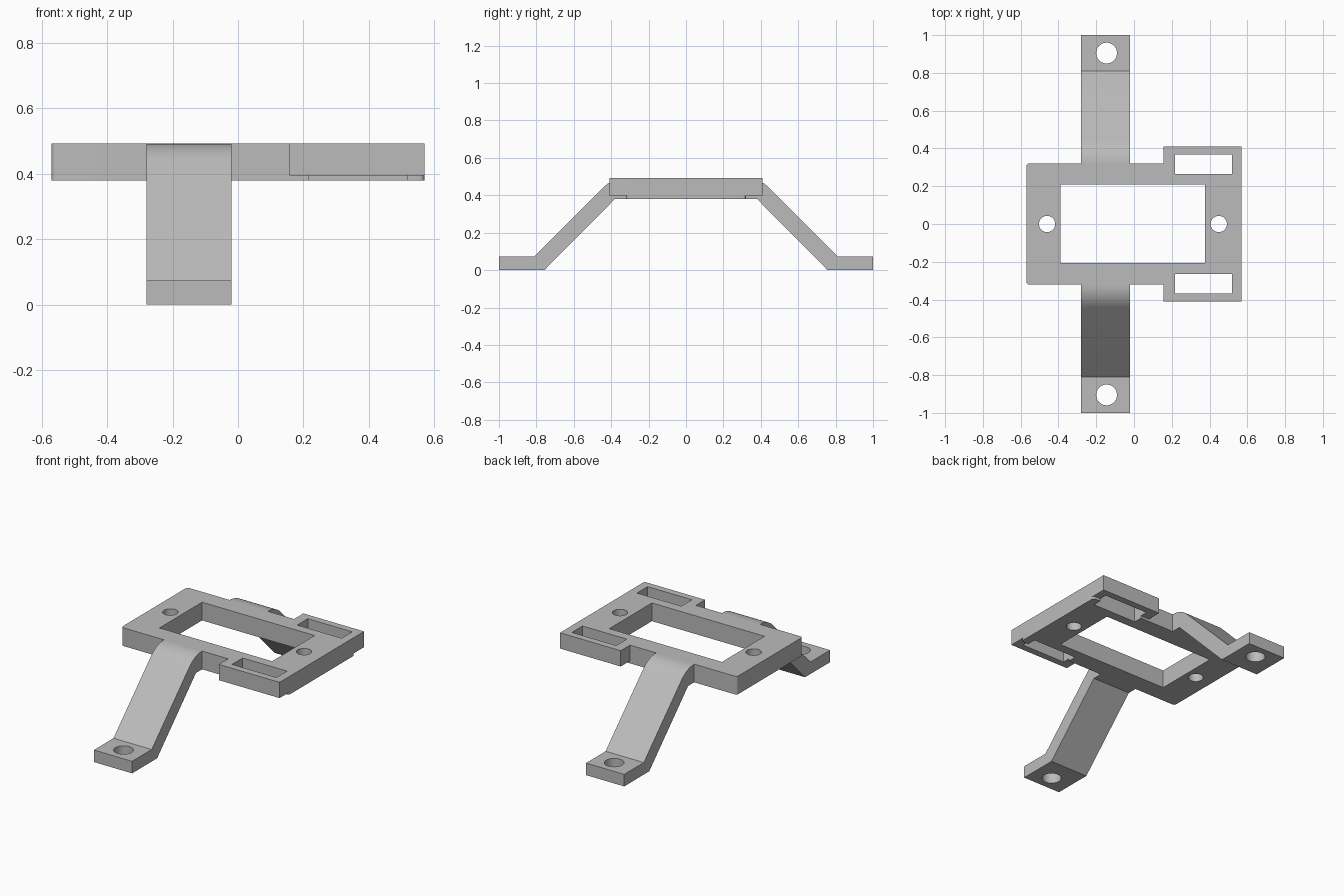
import bpy, bmesh, math
from mathutils import Matrix, Vector

if "Cube" in bpy.data.objects:
    bpy.data.objects.remove(bpy.data.objects["Cube"], do_unlink=True)

grey = bpy.data.materials.new("plain grey")
grey.use_nodes = True
colour = (0.5, 0.5, 0.5, 1)
grey.diffuse_color = colour
grey.node_tree.nodes["Principled BSDF"].inputs["Base Color"].default_value = colour

PLATE_LOW, TOP, EAR_LOW = 0.38, 0.492, 0.395


def make_object(name, bm):
    bmesh.ops.recalc_face_normals(bm, faces=bm.faces)
    mesh = bpy.data.meshes.new(name)
    bm.to_mesh(mesh)
    bm.free()
    mesh.materials.append(grey)
    obj = bpy.data.objects.new(name, mesh)
    bpy.context.collection.objects.link(obj)
    return obj


def box(name, x0, x1, y0, y1, z0, z1, corner=0):
    bm = bmesh.new()
    bmesh.ops.create_cube(bm, size=1)
    for v in bm.verts:
        v.co = Vector((x0 if v.co.x < 0 else x1,
                       y0 if v.co.y < 0 else y1,
                       z0 if v.co.z < 0 else z1))
    if corner:
        upright = [e for e in bm.edges
                   if abs(e.verts[0].co.z - e.verts[1].co.z) > 0.01]
        bmesh.ops.bevel(bm, geom=upright, offset=corner, segments=4,
                        profile=0.5, affect='EDGES')
    return make_object(name, bm)


def drill(name, x, y, z, radius):
    bm = bmesh.new()
    bmesh.ops.create_cone(bm, cap_ends=True, segments=48, radius1=radius,
                          radius2=radius, depth=0.4,
                          matrix=Matrix.Translation((x, y, z)))
    return make_object(name, bm)


def leg(name, side):
    # Flat foot, 45 degree strut, and a rounded shoulder into the plate
    profile = [(0.29, PLATE_LOW), (0.38, PLATE_LOW), (0.757, 0), (1, 0),
               (1, 0.074), (0.81, 0.074)]
    radius = 0.17
    for i in range(9):
        a = math.radians(45 * (1 - i / 8))
        profile.append((0.322 + radius * math.sin(a),
                        TOP - radius + radius * math.cos(a)))
    profile.append((0.29, TOP))
    bm = bmesh.new()
    face = bm.faces.new([bm.verts.new((-0.28, side * y, z)) for y, z in profile])
    new = bmesh.ops.extrude_face_region(bm, geom=[face])["geom"]
    moved = [v for v in new if isinstance(v, bmesh.types.BMVert)]
    bmesh.ops.translate(bm, verts=moved, vec=(0.26, 0, 0))
    return make_object(name, bm)


def combine(target, tool, operation):
    mod = target.modifiers.new(tool.name, 'BOOLEAN')
    mod.operation = operation
    mod.solver = 'EXACT'
    mod.object = tool
    bpy.context.view_layer.objects.active = target
    bpy.ops.object.modifier_apply(modifier=mod.name)
    bpy.data.objects.remove(tool, do_unlink=True)


# Main plate
bracket = box("mounting_bracket", -0.57, 0.57, -0.32, 0.32, PLATE_LOW, TOP, 0.015)

# Legs and slotted ears on both sides
for side in (-1, 1):
    combine(bracket, leg("leg", side), 'UNION')
    ends = sorted((side * 0.22, side * 0.41))
    combine(bracket, box("ear", 0.157, 0.57, *ends, EAR_LOW, TOP), 'UNION')
for side in (-1, 1):
    ends = sorted((side * 0.265, side * 0.368))
    combine(bracket, box("ear_slot", 0.217, 0.519, *ends, 0.2, 0.7), 'DIFFERENCE')
    combine(bracket, drill("foot_hole", -0.145, side * 0.905, 0, 0.055), 'DIFFERENCE')

# Central window and the plate's screw holes
combine(bracket, box("window", -0.39, 0.376, -0.206, 0.208, 0.2, 0.7), 'DIFFERENCE')
for x in (-0.46, 0.449):
    combine(bracket, drill("plate_hole", x, 0, 0.45, 0.043), 'DIFFERENCE')

bpy.ops.object.select_all(action='DESELECT')
bracket.select_set(True)
bpy.context.view_layer.objects.active = bracket
bpy.ops.object.shade_smooth_by_angle(angle=math.radians(30))
